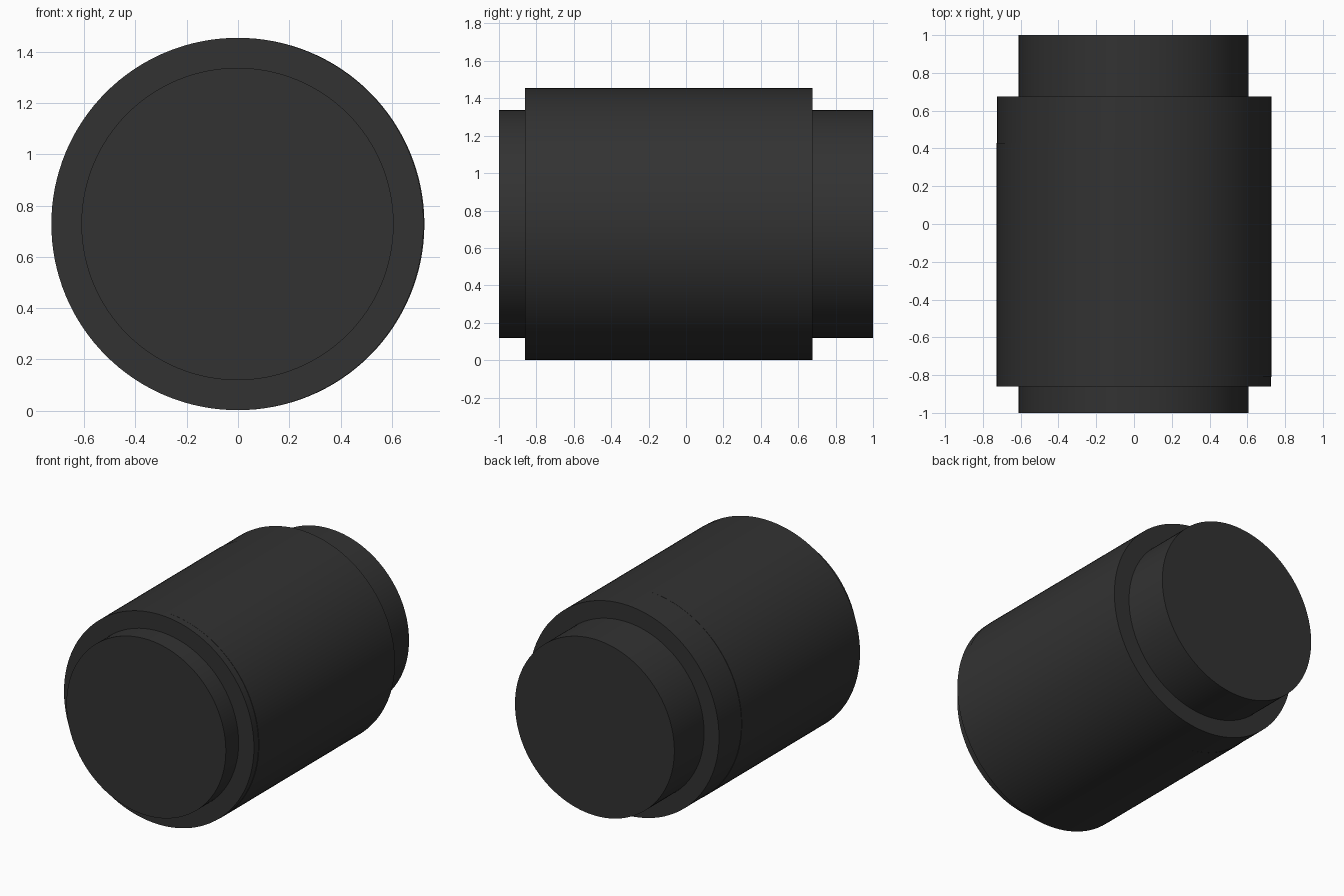
import bpy
import math

cube = bpy.data.objects.get("Cube")
if cube:
    bpy.data.objects.remove(cube, do_unlink=True)

AXIS_Z = 0.728

# Single dark charcoal material
charcoal = bpy.data.materials.new("charcoal")
charcoal.use_nodes = True
colour = (0.032, 0.032, 0.032, 1.0)
charcoal.diffuse_color = colour
charcoal.node_tree.nodes["Principled BSDF"].inputs["Base Color"].default_value = colour


def drum(name, radius, y_front, y_back, x=0.0):
    """Closed cylinder lying along y."""
    bpy.ops.mesh.primitive_cylinder_add(
        vertices=128, radius=radius, depth=y_back - y_front,
        location=(x, (y_front + y_back) / 2, AXIS_Z),
        rotation=(math.pi / 2, 0, 0))
    obj = bpy.context.object
    obj.name = name
    obj.data.materials.append(charcoal)
    bpy.ops.object.transform_apply(location=False, rotation=True, scale=True)
    bpy.ops.object.shade_smooth_by_angle(angle=math.radians(30))
    return obj


# Inner core, protruding from both ends
drum("core", 0.609, -1.0, 1.0, -0.002)

# Two overlapping sleeves, very slightly out of line with each other
drum("front_sleeve", 0.726, -0.86, 0.43, -0.002)
drum("back_sleeve", 0.726, -0.81, 0.675, 0.001)
